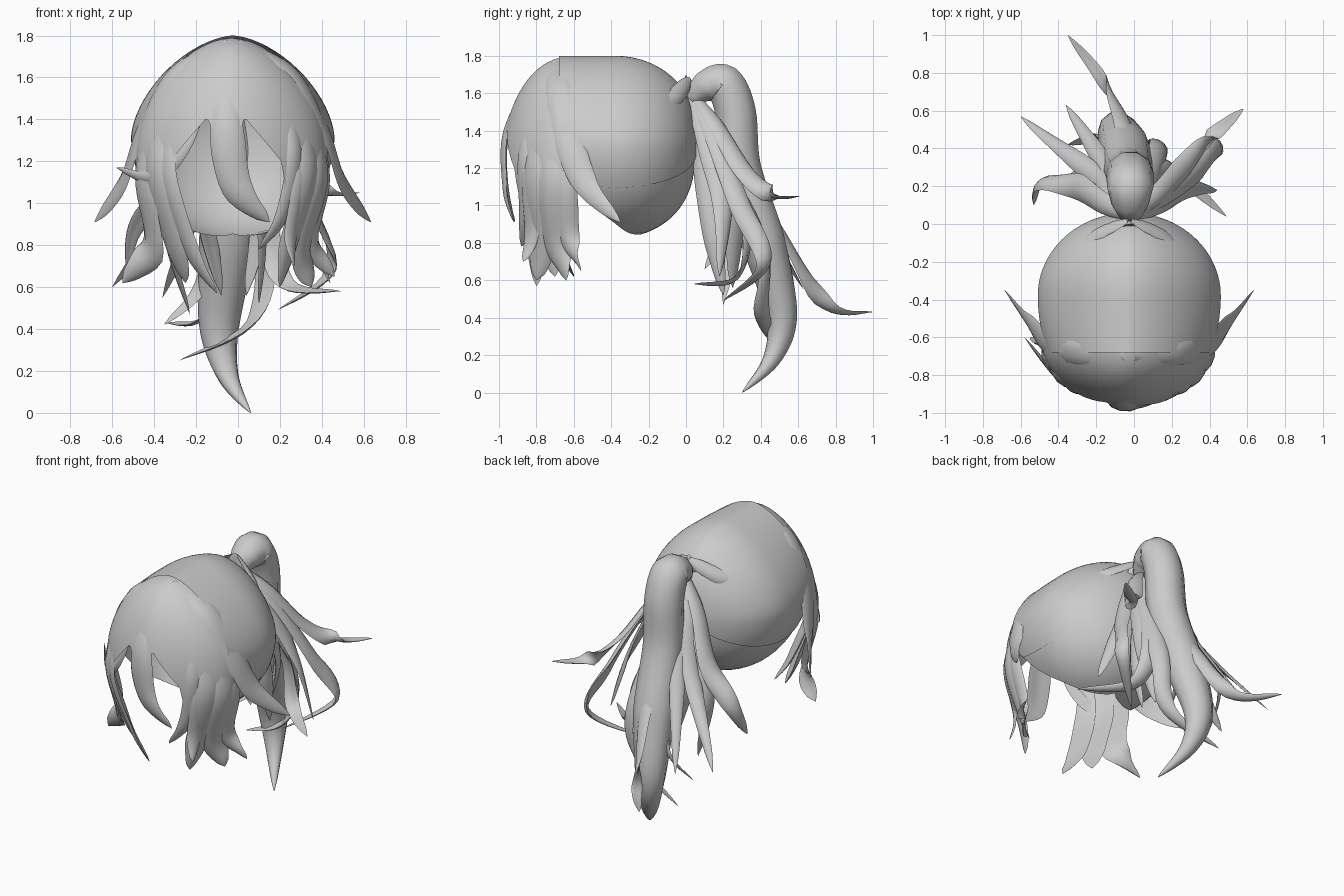
import bpy
from math import sin, cos, pi, radians, sqrt, copysign
from mathutils import Vector

if "Cube" in bpy.data.objects:
    bpy.data.objects.remove(bpy.data.objects["Cube"])


def spline(rows, n):
    """Catmull-Rom curve through the points, n steps per span."""
    p = [Vector(r) for r in [rows[0], *rows, rows[-1]]]
    out = []
    for a, b, c, d in zip(p, p[1:], p[2:], p[3:]):
        for t in (k / n for k in range(n)):
            out.append(0.5 * (2 * b + (c - a) * t + (2 * a - 5 * b + 4 * c - d) * t * t
                              + (3 * b - a - 3 * c + d) * t ** 3))
    return out + [p[-1]]


def lerp(table, x):
    for (a, u), (b, v) in zip(table, table[1:]):
        if x <= b:
            return u + (v - u) * max(0, (x - a) / (b - a))
    return table[-1][1]


def power(v, e):
    return copysign(abs(v) ** e, v)


def loft(name, rings, closed=False):
    n = len(rings[0])
    faces = [(i * n + j, i * n + (j + 1) % n, (i + 1) * n + (j + 1) % n, (i + 1) * n + j)
             for i in range(len(rings) - 1) for j in range(n if closed else n - 1)]
    me = bpy.data.meshes.new(name)
    me.from_pydata([tuple(v) for r in rings for v in r], [], faces)
    me.shade_smooth()
    me.set_sharp_from_angle(angle=radians(50))
    bpy.context.collection.objects.link(bpy.data.objects.new(name, me))


TAPER = [(0, .3), (.2, .8), (.45, 1), (.7, .85), (.9, .4), (1, .01)]


def strand(name, pts, width, centre, thick=0.22, bow=0.25, taper=TAPER):
    """Tapered lens-section lock whose flat side faces away from centre."""
    path = spline(pts, 7)
    last = len(path) - 1
    rings = []
    for i, p in enumerate(path):
        tan = (path[min(i + 1, last)] - path[max(i - 1, 0)]).normalized()
        side = tan.cross(p - Vector(centre)).normalized()
        nor = side.cross(tan).normalized()
        w = width * lerp(taper, i / last)
        angles = [2 * pi * k / 10 for k in range(10)]
        rings.append([p + side * (w * cos(a)) + nor * (w * (thick * sin(a) - bow * cos(a) ** 2))
                      for a in angles])
    loft(name, rings, True)


# Head shell: arched sections along y, peaked on top, closed behind the neck opening
def head(name, scale, cut, lower=0):
    rings = []
    for i in range(33):
        y = -.68 + .74 * sin(i / 32 * pi / 2)
        f = sqrt(max(1e-5, 1 - ((y + .38) / (.44 if y > -.38 else .65)) ** 2))
        h = .485 * f ** .8
        mid = (1.315 if y > -.38 else 1.8 - h) - lower
        ang = radians(min(cut, lerp([(-.7, 105), (-.38, 146), (-.22, 180)], y)))
        ring = []
        for a in (ang * (k / 24 - 1) for k in range(49)):
            e = 1.22 if cos(a) > 0 else 1
            ring.append((-.025 + scale * .485 * f * power(sin(a), e), -.3 + (y + .3) * scale,
                         mid + scale * h * power(cos(a), e)))
        rings.append(ring)
    loft(name, rings)


head("nape_hair", .97, 180, .02)
head("crown_hair", 1.0, 117)


# Fringe shell: rounded surface with a jagged hem around the face opening
def fringe_point(deg, z, grow=1.0):
    r = sqrt(max(0, 1 - ((z - 1.2) / .59) ** 2)) if z > 1.2 else 1 - 1.5 * (1.2 - z) ** 2
    a = radians(deg)
    return Vector((-.03 + .46 * grow * r ** 1.2 * power(sin(a), 1.15),
                   -.64 - .345 * grow * r * power(cos(a), 1.15), z))


HEM = [(0, 1.2), (15, 1.41), (38, 1.2), (46, .92), (94, 1.1)]
fans = [-98 + 2 * k for k in range(99)]
loft("fringe_shell", [[fringe_point(d, 1.79 - (1.79 - lerp(HEM, abs(d + 4))) * (i / 24) ** 1.5)
                       for d in fans] for i in range(25)])

# Fringe locks: follow the shell down at one angle, then swing to a tip
FACE = (-.03, -.55, 1.25)


def fringe_lock(name, deg, top, tip, width):
    tip = Vector(tip)
    drop = top - tip.z
    low = fringe_point(deg, top - .72 * drop, 1.01)
    strand(name, [fringe_point(deg, top, .95), fringe_point(deg, top - .38 * drop, 1.01),
                  low.lerp(tip, .25), tip], width, FACE, thick=.15)


fringe_lock("centre_lock", -5, 1.68, (.15, -.92, .91), .085)
fringe_lock("left_face_lock", -46, 1.5, (-.1, -.8, .57), .065)
fringe_lock("right_face_lock", 45, 1.55, (.1, -.88, .78), .055)
fringe_lock("right_front_lock", 50, 1.4, (.27, -.87, .7), .055)
fringe_lock("left_cheek_lock", -58, 1.5, (-.25, -.7, .62), .095)
fringe_lock("right_cheek_lock", 58, 1.5, (.2, -.8, .6), .095)
fringe_lock("left_temple_lock", -74, 1.45, (-.55, -.6, .62), .1)
fringe_lock("right_temple_lock", 74, 1.45, (.35, -.64, .6), .1)
fringe_lock("right_side_lock", 88, 1.4, (.46, -.56, .65), .065)
strand("left_curl", [(-.17, -.91, 1.45), (-.28, -.89, 1.24), (-.42, -.8, 1.12), (-.58, -.6, 1.17)], .04, FACE)

# Locks mirrored about the head: flick from the parting, pull-up into the tie
for s, label in ((1, "right_"), (-1, "left_")):
    def mirrored(pts):
        return [(-.025 + s * x, y, z) for x, y, z in pts]
    strand(label + "outer_lock", mirrored([(.03, -.7, 1.78), (.29, -.68, 1.63), (.44, -.63, 1.36),
                                           (.53, -.53, 1.1), (.66, -.35, .91)]), .085, FACE,
           thick=.15, bow=.15)
    strand(label + "tie_lock", mirrored([(.01, .02, 1.68), (.2, -.07, 1.58), (.4, -.3, 1.5)]), .05,
           (-.025, -.35, 1.3))
strand("tie_tuft", [(-.02, -.08, 1.5), (-.02, .0, 1.6), (-.02, .0, 1.7)], .06, (-.02, -.4, 1.5))

# Ponytail: one thick tail bulging up from the tie, then falling
strand("main_tail", [(-.02, .03, 1.56), (-.02, .1, 1.63), (-.02, .2, 1.65), (-.02, .265, 1.5), (-.03, .29, 1.2),
                     (-.05, .41, .82), (-.09, .51, .42), (-.05, .46, .18), (.06, .3, 0)],
       .13, (-.02, -.3, 1.1), thick=.9, bow=.05,
       taper=[(0, .3), (.12, .75), (.25, .95), (.5, 1), (.63, 1.05), (.76, .72), (.88, .4), (1, .01)])

# Loose tail locks: fall from the tie through a shoulder and a bend to a tip
ROOT = Vector((-.02, .04, 1.6))


def tail_lock(name, width, *bends):
    b = Vector(bends[0]) - ROOT
    shoulder = ROOT + Vector((b.x * .52, b.y * .45, b.z * .4))
    strand(name, [ROOT, shoulder, *bends], width, (-.02, .1, 1.3))


tail_lock("long_back_lock", .055, (-.05, .52, .85), (-.16, .76, .46), (-.35, 1.0, .43))
tail_lock("right_flick", .06, (.28, .32, 1.18), (.42, .47, 1.05), (.58, .61, 1.05))
tail_lock("left_flick", .065, (-.26, .3, 1.05), (-.6, .57, .6))
tail_lock("crossing_curl", .06, (.14, .42, .75), (.06, .41, .42), (-.28, .48, .25))
tail_lock("low_right_flick", .06, (.14, .33, .9), (.23, .27, .61), (.49, .04, .58))
tail_lock("right_hook", .06, (.36, .3, .98), (.45, .42, .68), (.19, .2, .49))
tail_lock("left_hook", .07, (-.33, .21, 1.1), (-.5, .22, .88), (-.53, .1, .66))
tail_lock("left_lock", .06, (-.34, .24, .9), (-.23, .2, .47))
tail_lock("left_back_lock", .055, (-.2, .38, 1.0), (-.36, .63, .55))
tail_lock("left_low_curl", .05, (-.15, .45, .65), (-.35, .42, .42))
tail_lock("right_inner_lock", .065, (.12, .14, .85), (.1, .2, .52))
tail_lock("right_wide_lock", .065, (.3, .2, 1.0), (.44, .18, .62))
for s, label in ((1, "right_"), (-1, "left_")):
    tail_lock(label + "full_lock", .09, (-.02 + s * .14, .26, .95), (-.02 + s * .06, .25, .56))
